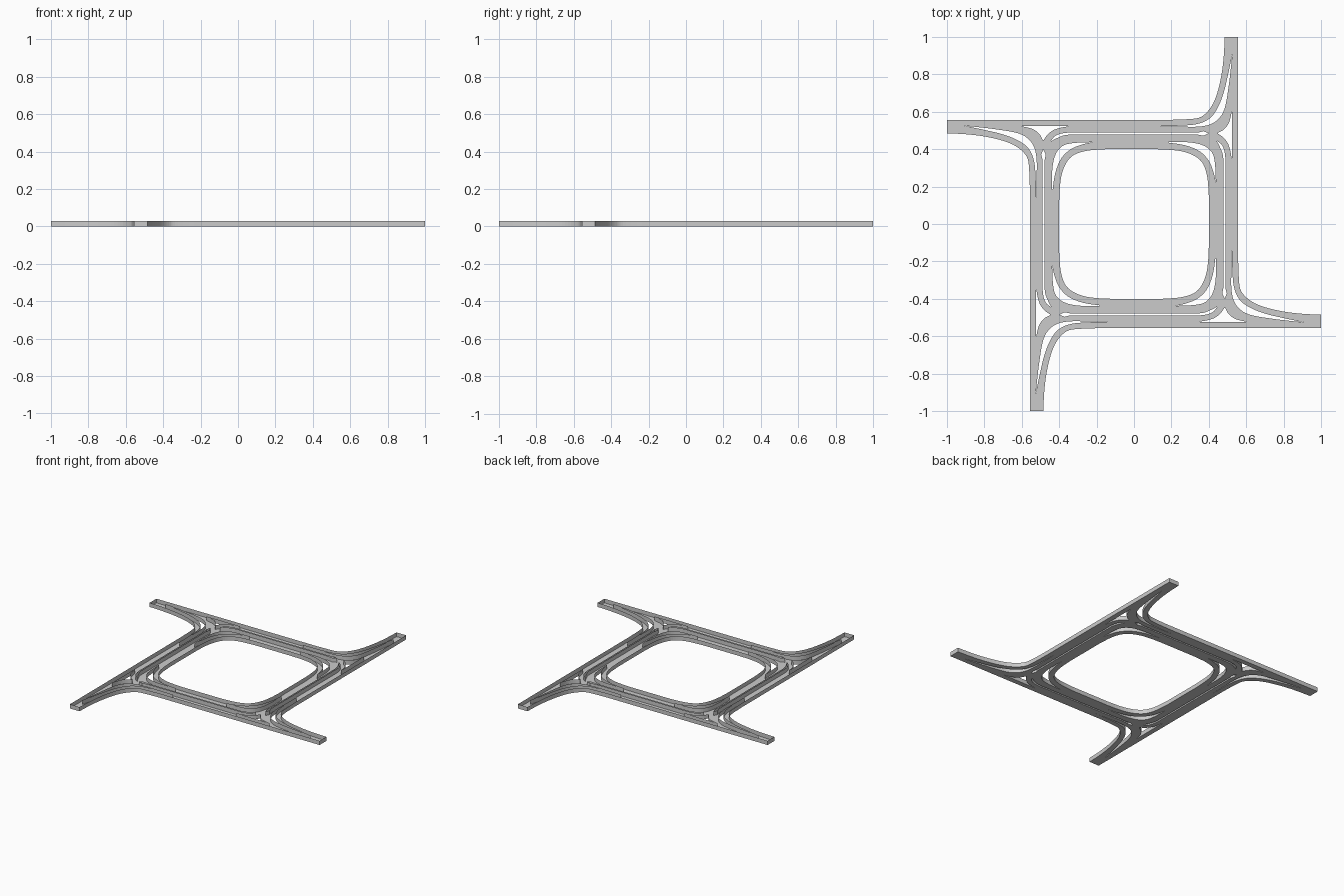
import bpy, bmesh
from mathutils import Vector

if "Cube" in bpy.data.objects:
    bpy.data.objects.remove(bpy.data.objects["Cube"])

WALL_H = 0.028


def smooth(pts, n=4):
    """Catmull-Rom curve through the points."""
    p = [Vector(q) for q in pts]
    p = [2 * p[0] - p[1]] + p + [2 * p[-1] - p[-2]]
    out = []
    for i in range(1, len(p) - 2):
        a, b, c, d = p[i - 1:i + 3]
        for k in range(n):
            t = k / n
            out.append(0.5 * (2 * b + (c - a) * t + (2 * a - 5 * b + 4 * c - d) * t * t
                              + (3 * b - a - 3 * c + d) * t ** 3))
    return out + [p[-2]]


def turn(pts, q):
    """Rotate q quarter turns clockwise."""
    pts = [Vector(v) for v in pts]
    for _ in range(q):
        pts = [Vector((v.y, -v.x)) for v in pts]
    return pts


def between(a, b):
    """Closed island between two curves that share both ends."""
    return smooth(a) + smooth(b)[::-1][1:-1]


# outer and inner outline, one quarter each
outer = smooth([(-.557, .2), (-.563, .32), (-.58, .37), (-.63, .415), (-.7, .445),
                (-.8, .468), (-.9, .48), (-1, .485)]) + [Vector((-1, .557))]
inner = smooth([(-.4, .12), (-.396, .2), (-.385, .27), (-.36, .33), (-.32, .37),
                (-.25, .392), (-.15, .4)])

# open islands between the lanes of one junction
islands = [
    # outer slip lane gap
    between([(-.91, .526), (-.8, .503), (-.7, .479), (-.62, .447), (-.565, .405),
             (-.535, .34), (-.526, .25), (-.523, .12)],
            [(-.91, .526), (-.75, .508), (-.62, .485), (-.56, .45), (-.53, .4),
             (-.52, .33), (-.521, .25), (-.523, .12)]),
    # triangle under the through lane
    smooth([(-.6, .523), (-.54, .507), (-.505, .48), (-.488, .45)])
    + smooth([(-.482, .45), (-.46, .48), (-.42, .507), (-.35, .523)]),
    # median between the outer and inner road
    smooth([(-.445, .442), (-.42, .472), (-.37, .487), (-.3, .488)])
    + turn([(.34, .488), (.37, .496), (.4, .485), (.37, .472), (.34, .478)], 0)
    + smooth([(-.3, .478), (-.365, .476), (-.41, .46), (-.445, .442)])[:-1],
    # inner slip lane gap
    between([(-.22, .438), (-.28, .424), (-.338, .4), (-.388, .352), (-.419, .28),
             (-.433, .2), (-.436, .16)],
            [(-.22, .438), (-.33, .432), (-.385, .415), (-.42, .37), (-.436, .3),
             (-.438, .22), (-.436, .16)]),
]

loops = [sum((turn(o, q) for q in range(4)), []) for o in (outer, inner)]
loops += [turn(i, q) for i in islands for q in range(4)]


def finish(bm, name):
    me = bpy.data.meshes.new(name)
    bm.to_mesh(me)
    bm.free()
    ob = bpy.data.objects.new(name, me)
    bpy.context.collection.objects.link(ob)
    return ob


# flat road surface with the islands left open
bm = bmesh.new()
for lp in loops:
    vs = [bm.verts.new((v.x, v.y, 0)) for v in lp]
    for a, b in zip(vs, vs[1:] + vs[:1]):
        bm.edges.new((a, b))
bmesh.ops.triangle_fill(bm, use_beauty=True, use_dissolve=False,
                        edges=bm.edges[:], normal=(0, 0, 1))
for f in bm.faces:
    f.normal_update()
    if f.normal.z < 0:
        f.normal_flip()
finish(bm, "road_surface")

# thin barriers along every road edge
bm = bmesh.new()
for lp in loops:
    lo = [bm.verts.new((v.x, v.y, 0)) for v in lp]
    hi = [bm.verts.new((v.x, v.y, WALL_H)) for v in lp]
    n = len(lp)
    for i in range(n):
        j = (i + 1) % n
        bm.faces.new((lo[i], lo[j], hi[j], hi[i]))
bmesh.ops.recalc_face_normals(bm, faces=bm.faces[:])
finish(bm, "edge_barriers")
